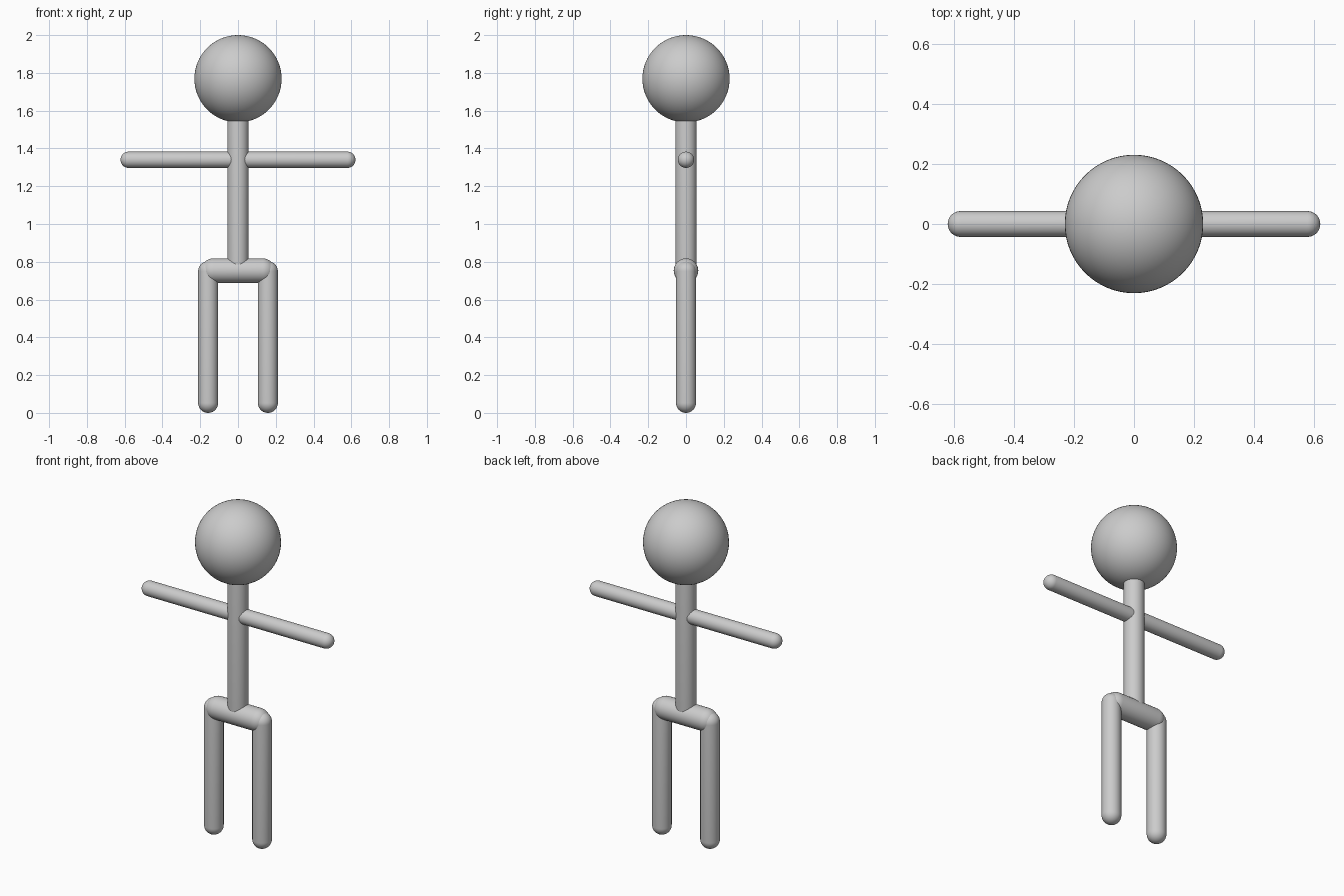
import bpy, bmesh
from math import sin, cos, pi
from mathutils import Vector

if "Cube" in bpy.data.objects:
    bpy.data.objects.remove(bpy.data.objects["Cube"])


def finish(name, bm):
    mesh = bpy.data.meshes.new(name)
    bm.to_mesh(mesh)
    bm.free()
    mesh.shade_smooth()
    obj = bpy.data.objects.new(name, mesh)
    bpy.context.collection.objects.link(obj)
    return obj


def capsule(name, start, end, radius, sides=48, cap_steps=12):
    """Round-ended rod; start and end are the centres of the end caps."""
    start, end = Vector(start), Vector(end)
    axis = end - start
    bm = bmesh.new()
    # half profile: lower quarter circle, then upper quarter circle
    profile = []
    for base, first in ((0, -pi / 2), (axis.length, 0)):
        for i in range(cap_steps + 1):
            a = first + i * pi / 2 / cap_steps
            profile.append(bm.verts.new((radius * cos(a), 0, base + radius * sin(a))))
    edges = [bm.edges.new(pair) for pair in zip(profile, profile[1:])]
    bmesh.ops.spin(bm, geom=profile + edges, cent=(0, 0, 0), axis=(0, 0, 1),
                   angle=2 * pi, steps=sides)
    bmesh.ops.remove_doubles(bm, verts=bm.verts, dist=1e-5)
    bmesh.ops.recalc_face_normals(bm, faces=bm.faces)
    obj = finish(name, bm)
    obj.rotation_mode = 'QUATERNION'
    obj.rotation_quaternion = Vector((0, 0, 1)).rotation_difference(axis)
    obj.location = start
    return obj


# Head
bm = bmesh.new()
bmesh.ops.create_uvsphere(bm, u_segments=64, v_segments=32, radius=0.231)
finish("head", bm).location = (0, 0, 1.769)

# Torso and hips
capsule("torso", (0, 0, 0.76), (0, 0, 1.56), 0.056)
capsule("hips", (-0.13, 0, 0.753), (0.13, 0, 0.753), 0.065)

# Arms and legs on both sides
for side, s in (("left", -1), ("right", 1)):
    capsule(side + "_arm", (0, 0, 1.34), (s * 0.579, 0, 1.34), 0.043)
    capsule(side + "_leg", (s * 0.158, 0, 0.053), (s * 0.158, 0, 0.75), 0.053)
